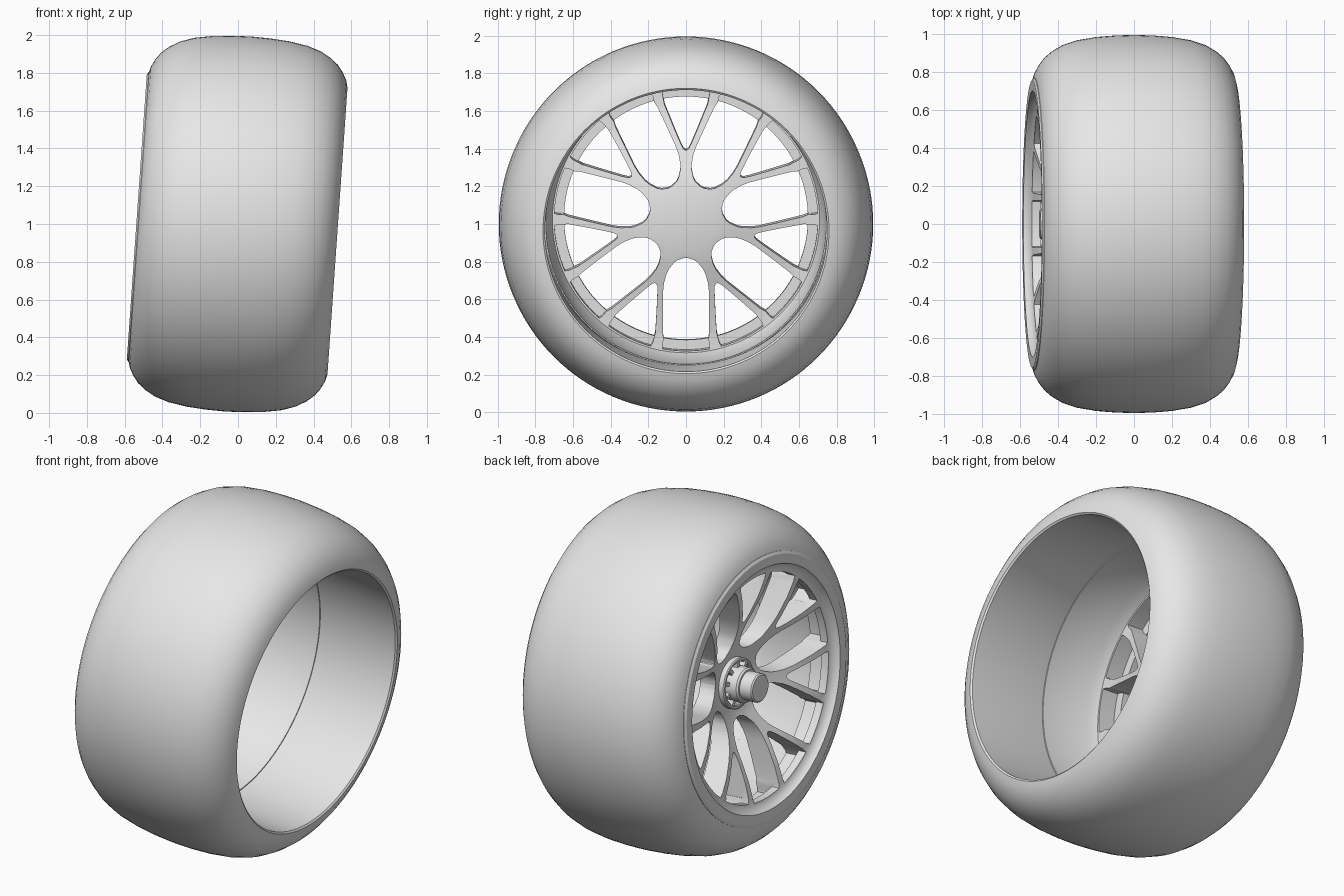
import bpy, bmesh
from math import sin, cos, pi, radians
from mathutils import Matrix

cube = bpy.data.objects.get("Cube")
if cube:
    bpy.data.objects.remove(cube, do_unlink=True)

# One plain grey for the whole wheel
grey = bpy.data.materials.new("plain_grey")
grey.use_nodes = True
grey.diffuse_color = (0.8, 0.8, 0.8, 1)
grey.node_tree.nodes["Principled BSDF"].inputs["Base Color"].default_value = (0.8, 0.8, 0.8, 1)

# The axle lies on local x; the wheel leans by a small camber angle
CAMBER = Matrix.Translation((0, 0, 1)) @ Matrix.Rotation(radians(4), 4, 'Y')
SPOKES = 7
STEP = 2 * pi / SPOKES


def finish(name, bm, angle=32):
    bmesh.ops.recalc_face_normals(bm, faces=bm.faces)
    mesh = bpy.data.meshes.new(name)
    bm.to_mesh(mesh)
    bm.free()
    mesh.materials.append(grey)
    mesh.shade_smooth()
    mesh.set_sharp_from_angle(angle=radians(angle))
    obj = bpy.data.objects.new(name, mesh)
    bpy.context.collection.objects.link(obj)
    obj.matrix_world = CAMBER
    return obj


def revolve(name, profile, steps=96):
    """Spin a closed (x, radius) profile around the axle."""
    bm = bmesh.new()
    verts = [bm.verts.new((x, 0, r)) for x, r in profile]
    edges = [bm.edges.new((verts[i - 1], verts[i])) for i in range(len(verts))]
    bmesh.ops.spin(bm, geom=verts + edges, cent=(0, 0, 0), axis=(1, 0, 0),
                   angle=2 * pi, steps=steps, use_merge=True)
    bmesh.ops.remove_doubles(bm, verts=bm.verts, dist=1e-4)
    loose = [e for e in bm.edges if not e.link_faces]
    bmesh.ops.delete(bm, geom=loose, context='EDGES')
    return finish(name, bm)


def soften(points):
    """Cut the corners of a closed outline."""
    out = []
    for i, a in enumerate(points):
        b = points[(i + 1) % len(points)]
        out += [tuple(p + (q - p) * t for p, q in zip(a, b)) for t in (0.2, 0.8)]
    return out


def mirrored(half):
    """Outline from half of it; the first point sits on the centre line."""
    return half + [(u, -v) for u, v in reversed(half[1:])]


def arc(radius, half_angle, n=5):
    """Half arc from the side towards the centre line."""
    return [(radius * cos(half_angle * (1 - i / n)), radius * sin(half_angle * (1 - i / n)))
            for i in range(n)]


def prisms(name, outlines, x0, x1):
    """Prisms along the axle, from (outline, angle) pairs."""
    bm = bmesh.new()
    for outline, a in outlines:
        rows = [[bm.verts.new((x, u * sin(a) + v * cos(a), u * cos(a) - v * sin(a)))
                 for u, v in outline] for x in (x0, x1)]
        n = len(outline)
        bm.faces.new(rows[0])
        bm.faces.new(rows[1])
        for i in range(n):
            bm.faces.new((rows[0][i - 1], rows[0][i], rows[1][i], rows[1][i - 1]))
    obj = finish(name, bm)
    obj.hide_render = True
    return obj


# Slick tyre with rounded shoulders
shoulder = [(0.528, 0.76), (0.518, 0.80), (0.497, 0.84), (0.468, 0.878), (0.43, 0.91),
            (0.375, 0.942), (0.3, 0.967), (0.2, 0.984), (0.1, 0.992)]
revolve("tyre", [(0.52, 0.75)] + shoulder + [(0, 0.995)]
        + [(-x, r) for x, r in reversed(shoulder)] + [(-0.5, 0.752)], 128)

# Rim barrel with a dished solid face
rim = revolve("rim", [
    (-0.32, 0), (-0.32, 0.16), (-0.345, 0.23), (-0.39, 0.33), (-0.435, 0.43), (-0.47, 0.53),
    (-0.49, 0.62), (-0.495, 0.66), (-0.515, 0.69), (-0.535, 0.70), (-0.537, 0.755),
    (-0.528, 0.77), (-0.505, 0.77), (-0.48, 0.752), (0.02, 0.752), (0.02, 0.745),
    (-0.28, 0.735), (-0.34, 0.71), (-0.34, 0.62), (-0.315, 0.5), (-0.285, 0.38),
    (-0.25, 0.27), (-0.225, 0.17), (-0.215, 0)])

# Wide openings between spokes, narrow ones in each fork
wide = mirrored([(0.195, 0), (0.212, 0.055), (0.27, 0.1), (0.35, 0.121), (0.48, 0.123)]
                + arc(0.648, radians(11)) + [(0.648, 0)])
fork = mirrored([(0.37, 0), (0.385, 0.018), (0.5, 0.068)]
                + arc(0.648, radians(11)) + [(0.648, 0)])
openings = [(soften(wide), (i + 0.5) * STEP) for i in range(SPOKES)]
openings += [(soften(fork), i * STEP) for i in range(SPOKES)]
opening_cutter = prisms("opening_cutter", openings, -0.7, 0.1)

# Shallow pockets on the inner side of the rim flange
pocket = mirrored([(0.6, 0)] + [(0.6 * cos(0.185), 0.6 * sin(0.185))]
                  + arc(0.7, 0.185) + [(0.7, 0)])
pocket_cutter = prisms("pocket_cutter",
                       [(soften(pocket), i * STEP / 2) for i in range(2 * SPOKES)], -0.445, 0)

for cutter in (opening_cutter, pocket_cutter):
    mod = rim.modifiers.new(cutter.name, 'BOOLEAN')
    mod.operation = 'DIFFERENCE'
    mod.solver = 'EXACT'
    mod.object = cutter
bpy.context.view_layer.update()
cut = bpy.data.meshes.new_from_object(rim.evaluated_get(bpy.context.evaluated_depsgraph_get()))
rim.modifiers.clear()
rim.data = cut
cut.materials.clear()
cut.materials.append(grey)
cut.polygons.foreach_set("material_index", [0] * len(cut.polygons))
cut.shade_smooth()
cut.set_sharp_from_angle(angle=radians(32))
for cutter in (opening_cutter, pocket_cutter):
    bpy.data.objects.remove(cutter, do_unlink=True)

# Hub collar and stepped centre nut
revolve("hub_collar", [(-0.3, 0.122), (-0.35, 0.122), (-0.355, 0.128), (-0.355, 0.138),
                       (-0.35, 0.145), (-0.3, 0.145)], 48)
revolve("centre_nut", [(-0.3, 0), (-0.3, 0.1), (-0.405, 0.1), (-0.415, 0.092), (-0.415, 0.082),
                       (-0.49, 0.082), (-0.497, 0.075), (-0.497, 0)], 48)

# Ring of teeth between nut and collar
bm = bmesh.new()
for i in range(10):
    place = Matrix.Rotation(i * pi / 5, 4, 'X') @ Matrix.Translation((-0.335, 0, 0.11))
    bmesh.ops.create_cube(bm, size=1, matrix=place @ Matrix.Diagonal((0.05, 0.022, 0.036, 1)))
finish("hub_teeth", bm)
